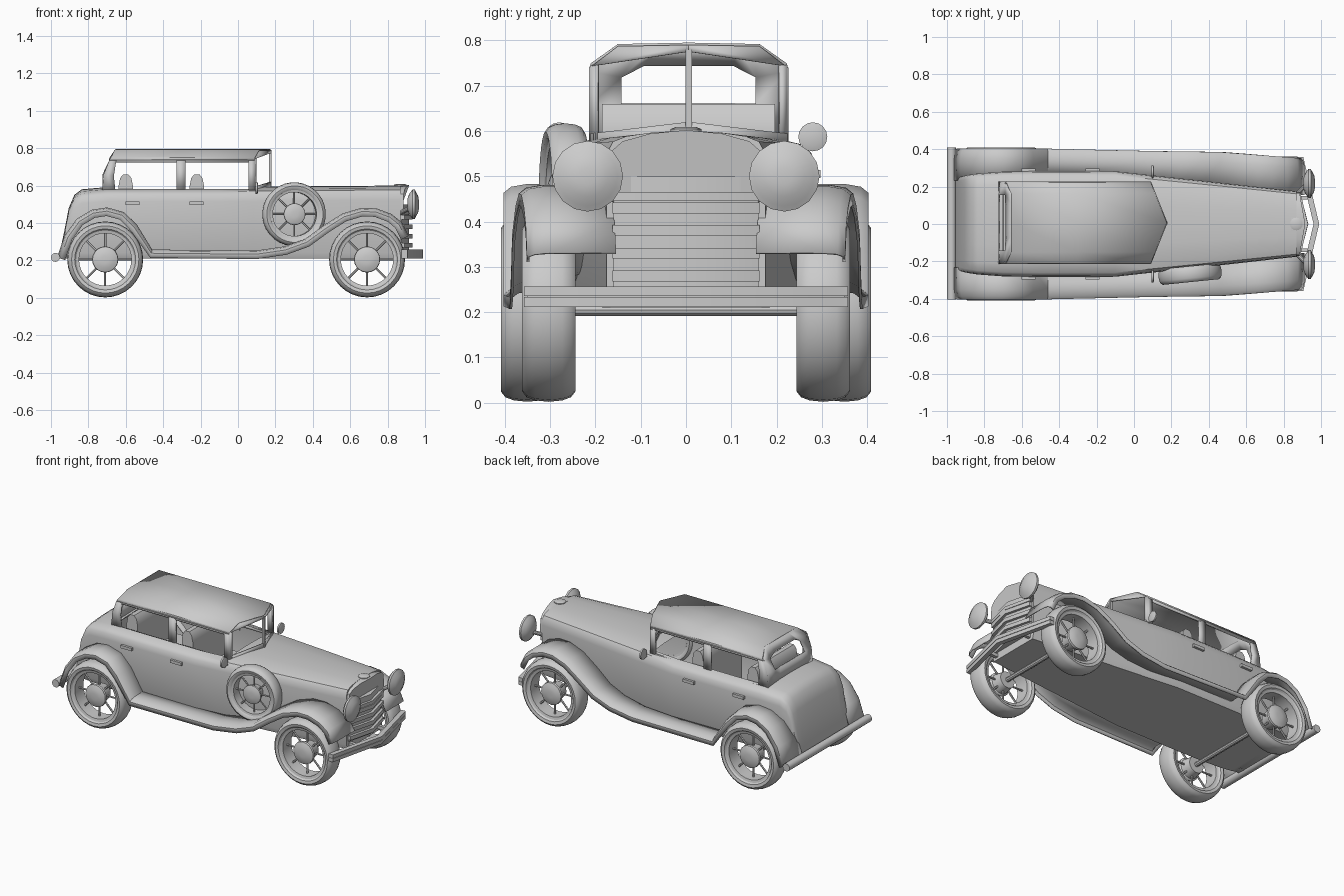
import bpy, bmesh
from math import pi, cos, sin
from mathutils import Vector, Matrix

if "Cube" in bpy.data.objects:
    bpy.data.objects.remove(bpy.data.objects["Cube"])

SIDES = (("right", -1), ("left", 1))


def make(name, verts, faces, solid=0.0, angle=35):
    me = bpy.data.meshes.new(name)
    me.from_pydata([tuple(v) for v in verts], [], faces)
    bm = bmesh.new()
    bm.from_mesh(me)
    bmesh.ops.recalc_face_normals(bm, faces=bm.faces)
    bm.to_mesh(me)
    bm.free()
    ob = bpy.data.objects.new(name, me)
    bpy.context.collection.objects.link(ob)
    if solid:
        m = ob.modifiers.new("thickness", 'SOLIDIFY')
        m.thickness, m.offset = solid, 0
    for o in bpy.context.selected_objects:
        o.select_set(False)
    ob.select_set(True)
    bpy.context.view_layer.objects.active = ob
    bpy.ops.object.shade_smooth_by_angle(angle=angle * pi / 180)
    return ob


def loft(name, rings, closed=False, caps=False, skip=None, **kw):
    n = len(rings[0])
    faces = []
    for i in range(len(rings) - 1):
        for j in range(n if closed else n - 1):
            k = (j + 1) % n
            if not (skip and skip(i, j)):
                faces.append((i*n + j, i*n + k, (i+1)*n + k, (i+1)*n + j))
    if caps:
        faces += [tuple(range(n)), tuple(range((len(rings)-1)*n, len(rings)*n))]
    return make(name, [v for r in rings for v in r], faces, **kw)


def prism(name, pts, z0, z1):
    return loft(name, [[(x, y, z) for x, y in pts] for z in (z0, z1)], closed=True, caps=True)


def box(name, c, s):
    x, y, z = c
    a, b, d = s[0]/2, s[1]/2, s[2]/2
    return prism(name, [(x-a, y-b), (x+a, y-b), (x+a, y+b), (x-a, y+b)], z-d, z+d)


def lathe(name, prof, loc, axis=(0, 1, 0), segs=24, closed=False):
    # profile of (radius, distance along axis)
    q = Vector((0, 0, 1)).rotation_difference(Vector(axis)).to_matrix()
    rings = [[Vector(loc) + q @ Vector((r*cos(2*pi*k/segs), r*sin(2*pi*k/segs), h))
              for k in range(segs)] for r, h in prof]
    if closed:
        rings.append(rings[0])
    return loft(name, rings, closed=True, caps=not closed)


def rod(name, a, b, r, segs=10):
    a, b = Vector(a), Vector(b)
    return lathe(name, [(r, 0), (r, (b-a).length)], a, b - a, segs)


def interp(table, x):
    for (x0, y0), (x1, y1) in zip(table, table[1:]):
        if x <= x1:
            return y0 + (y1-y0)*(x-x0)/(x1-x0)
    return table[-1][1]


# Body shell with an open passenger compartment
section = [(0, 0), (.95, 0), (1, .08), (1, .8), (.98, .89), (.92, .94), (.75, .97), (.4, .993), (0, 1)]
stations = [(-.955, .24, .235), (-.93, .25, .35), (-.905, .258, .48), (-.875, .264, .55), (-.835, .27, .58),
            (-.7, .28, .592), (-.5, .283, .592), (-.1, .282, .592), (.08, .262, .593),
            (.45, .222, .597), (.87, .175, .6)]
rings = []
for x, w, top in stations:
    half = [(f*w, .21 + t*(top-.21)) for f, t in section]
    rings.append([(x, y, z) for y, z in half] + [(x, -y, z) for y, z in half[-2:0:-1]])
loft("body", rings, closed=True, caps=True, skip=lambda i, j: 5 <= i <= 7 and 6 <= j <= 9)

# Fenders joined to the running boards
path = [(-.965, .215), (-.925, .33), (-.86, .42), (-.78, .468), (-.7, .48), (-.61, .455), (-.54, .385),
        (-.46, .255), (.1, .25), (.25, .272), (.36, .312), (.46, .385), (.56, .448), (.66, .478),
        (.74, .475), (.82, .445), (.875, .4), (.91, .33)]
outer = [(-1, .4), (-.1, .4), (.1, .387), (.45, .382), (.92, .348)]
inner = [(-1, .23), (-.1, .26), (.95, .15)]
for side, s in SIDES:
    rings = []
    for i, (x, z) in enumerate(path):
        p, q = path[max(i-1, 0)], path[min(i+1, len(path)-1)]
        t = Vector((q[0]-p[0], q[1]-p[1])).normalized()
        yo, yi = interp(outer, x), interp(inner, x)
        rings.append([(x + t.y*d, s*y, z - t.x*d) for y, d in
                      ((yi, 0), (yo-.05, 0), (yo-.015, .006), (yo, .018), (yo, .043))])
    loft("fender_" + side, rings, solid=.006)


# Wheels
def wheel(name, loc, k=1.0, wk=1.0, turn=0.0, face=1):
    rot = Matrix.Rotation(turn, 3, 'Z')
    ax = rot @ Vector((0, face, 0))
    c = Vector(loc)
    half = [(.15, .04), (.163, .055), (.18, .059), (.193, .049), (.2, .03)]
    tire = half + [(.203, 0)] + [(r, -h) for r, h in half[::-1]]
    lathe(name + "_tire", [(r*k, h*wk) for r, h in tire], c, ax, 32, True)
    lathe(name + "_rim", [(r*k, h*wk) for r, h in
                          ((.14, -.042), (.155, -.046), (.155, .046), (.14, .042))], c, ax, 32, True)
    lathe(name + "_hub", [(r*k, h*wk) for r, h in
                          ((.05, -.04), (.06, .02), (.07, .028), (.068, .04), (.045, .05), (.02, .053))], c, ax, 20)
    for i in range(8):
        d = rot @ Vector((cos(i*pi/4), 0, sin(i*pi/4)))
        rod(name + "_spoke", c + d*.04*k, c + d*.145*k, .006*k, 6)


for side, s in SIDES:
    wheel("rear_wheel_" + side, (-.71, s*.35, .205), face=s)
    wheel("front_wheel_" + side, (.69, s*.303, .205), face=s)
wheel("spare_wheel", (.3, -.268, .447), .84, .72, .1, -1)
rod("rear_axle", (-.71, -.34, .205), (-.71, .34, .205), .014)
rod("front_axle", (.69, -.3, .205), (.69, .3, .205), .014)

# Roof, pointed in front
C = .006  # sideways centre of the cabin


def nose(y):
    return .175 - .4*abs(y)


across = [(.217, .733), (.213, .747), (.155, .788), (0, .791)]
across += [(-y, z) for y, z in across[-2::-1]]
loft("roof", [[(-.655 - .03*(.79-z)/.05, C+y, z) for y, z in across],
              [(-.3, C+y, z) for y, z in across],
              [(nose(y), C+y, z) for y, z in across]], solid=.008)

# Back of the cabin with its window
cols = [-.217, -.148, -.1, .1, .148, .217]
levels = [(-.722, .57), (-.714, .66), (-.685, .745), (-.655, .79)]
rings = []
for i, (x, z) in enumerate(levels):
    ring = []
    for y in cols:
        zz = z - .012*(i == 2)*(abs(y) > .2) - .025*(i == 2)*(.12 < abs(y) < .2)
        ring.append((x - .02*(abs(y) < .2)*(i == 1)*.3, C + y*(.72 if i == 3 else 1), zz))
    rings.append(ring)
loft("cabin_back", rings, skip=lambda i, j: i == 1 and 1 <= j <= 3, solid=.008)

# Side pillars and window rails
for side, s in SIDES:
    y = C + s*.214
    parts = {"rear_pillar": [(-.724, .57), (-.655, .57), (-.664, .65), (-.65, .737), (-.688, .737), (-.715, .66)],
             "middle_pillar": [(-.33, .57), (-.28, .57), (-.28, .737), (-.33, .737)],
             "front_pillar": [(.055, .57), (.09, .57), (.09, .737), (.055, .737)],
             "window_sill": [(-.72, .56), (.09, .56), (.09, .577), (-.72, .577)],
             "window_rail": [(-.68, .724), (.09, .724), (.09, .74), (-.68, .74)]}
    for name, pts in parts.items():
        make(name + "_" + side, [(x, y, z) for x, z in pts], [tuple(range(len(pts)))], solid=.012)
    # Half of the split windshield frame
    for name, pts in (("lower", [(.217, .56), (.217, .594), (0, .62), (0, .57)]),
                      ("upper", [(.213, .743), (.155, .787), (0, .79), (0, .775)]),
                      ("outer", [(.217, .57), (.217, .745), (.2, .746), (.2, .57)])):
        make("windshield_" + name + "_" + side, [(nose(a), C + s*a, z) for a, z in pts],
             [(0, 1, 2, 3)], solid=.008)
    # Door handles
    for x in (-.565, -.222):
        box("door_handle_" + side, (x, s*.288, .505), (.075, .018, .018))
    # Mirrors
    rod("mirror_arm_" + side, (.1, s*.24, .555), (.1, s*.275, .58), .005, 6)
    lathe("mirror_" + side, [(.02, -.008), (.032, -.004), (.032, .006)], (.1, s*.28, .587), (-1, 0, 0), 16)
    # Headlights
    lathe("headlight_" + side, [(.025, -.032), (.055, -.022), (.07, -.01), (.078, -.004), (.078, .008),
                                (.066, .014), (.045, .026), (.018, .031)], (.937, s*.217, .5), (1, 0, 0), 16)
    rod("headlight_bracket_" + side, (.86, s*.15, .45), (.92, s*.21, .48), .012)
    # Bumper brackets
    box("front_bumper_bracket_" + side, (.88, s*.14, .235), (.1, .02, .02))
    box("rear_bumper_bracket_" + side, (-.95, s*.2, .218), (.05, .02, .018))
box("windshield_post", (.173, C, .685), (.014, .015, .19))

# Seats with rounded backs
for name, x in (("rear_seat", -.6), ("front_seat", -.22)):
    back = [(-.038, .24), (.038, .24), (.038, .6), (.03, .64), (.014, .66), (-.014, .66), (-.03, .64), (-.038, .6)]
    loft(name + "_back", [[(x+a, y, z) for a, z in back] for y in (-.185, .197)], closed=True, caps=True)
    box(name + "_cushion", (x+.1, C, .36), (.18, .38, .1))


# Pointed grille, bars and bumper
def chevron(name, y, x0, x1, back, z0, z1):
    pts = [(x0, -y), (x1, 0), (x0, y)]
    rear = [(x0-back, y), (x1-back, 0), (x0-back, -y)]
    return prism(name, pts + rear, z0, z1)


chevron("grille", .16, .875, .915, .05, .255, .5)
for z in (.28, .33, .38, .43):
    chevron("grille_bar", .162, .89, .932, .03, z-.012, z+.012)
chevron("grille_header", .168, .89, .93, .05, .445, .465)
shell = [(.172, .46), (.172, .52), (.165, .555), (.14, .577), (.08, .594), (0, .602)]
shell += [(-y, z) for y, z in shell[-2::-1]]
loft("radiator_shell", [[(x + k*(.17-abs(y)), y, z) for y, z in shell] for x, k in ((.84, 0), (.885, .18))],
     closed=True, caps=True)
lathe("radiator_cap", [(.034, 0), (.034, .006), (.022, .011)], (.868, 0, .598), (0, 0, 1), 16)
for z in (.222, .246):
    chevron("front_bumper", .358, .905, .99, .03, z-.011, z+.011)
chevron("front_bumper_core", .35, .9, .982, .02, .215, .255)
rod("rear_bumper", (-.976, -.403, .216), (-.976, .408, .216), .024, 12)
